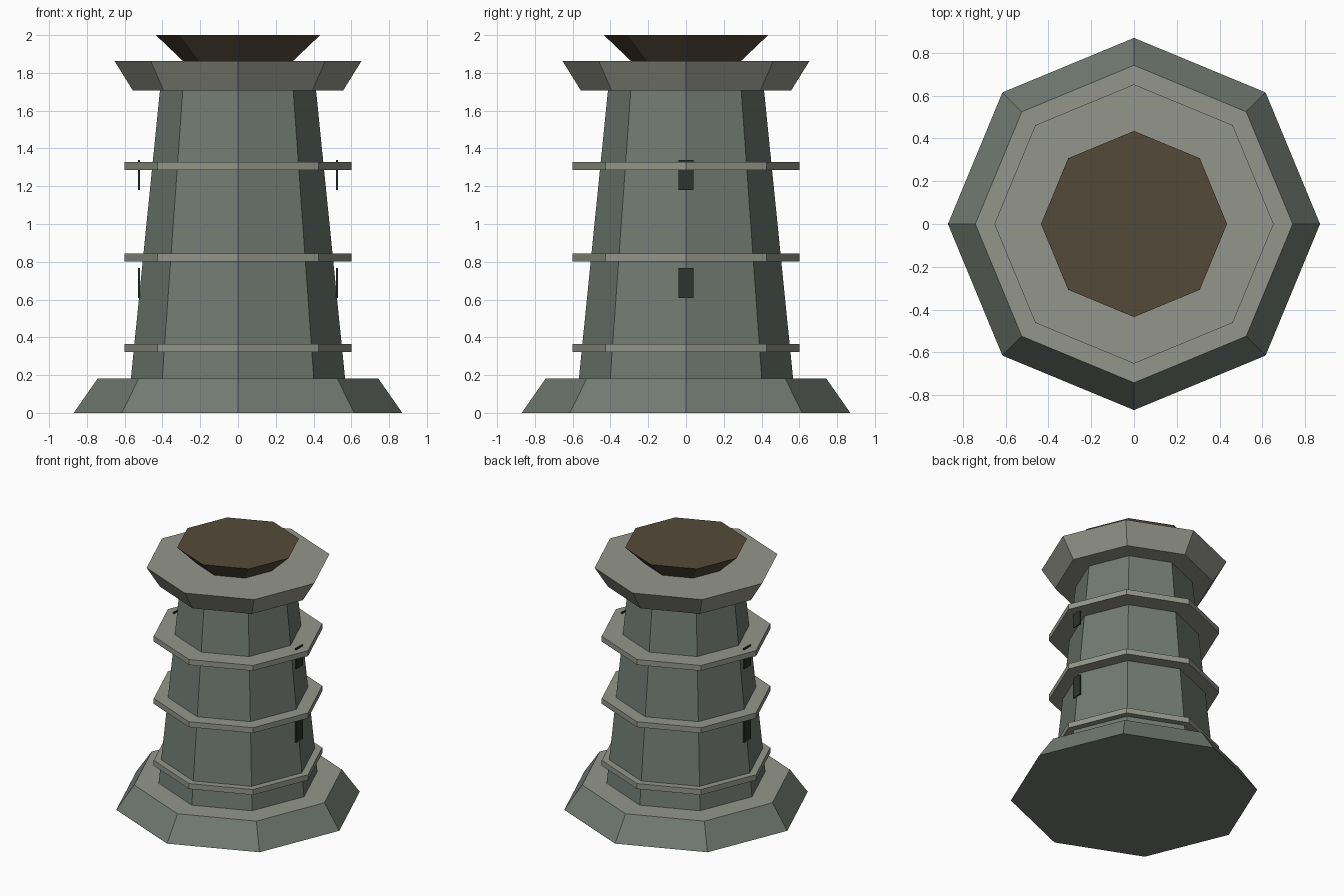
import bpy, bmesh, math

if "Cube" in bpy.data.objects:
    bpy.data.objects.remove(bpy.data.objects["Cube"])


def mat(name, rgb):
    """Flat material from sRGB 0-255 values."""
    m = bpy.data.materials.new(name)
    lin = [((c / 255 + 0.055) / 1.055) ** 2.4 for c in rgb]
    m.diffuse_color = (*lin, 1)
    m.use_nodes = True
    m.node_tree.nodes["Principled BSDF"].inputs["Base Color"].default_value = m.diffuse_color
    return m


stone = mat("grey_green_stone", (114, 123, 115))
trim = mat("pale_stone", (148, 150, 139))
wood = mat("dark_brown_wood", (84, 74, 58))
dark = mat("dark_window", (44, 52, 45))


def finish(bm, name, mats):
    me = bpy.data.meshes.new(name)
    bm.to_mesh(me)
    bm.free()
    for m in mats:
        me.materials.append(m)
    ob = bpy.data.objects.new(name, me)
    bpy.context.collection.objects.link(ob)
    return ob


def octagon(name, r0, z0, r1, z1, *mats):
    """Tapered eight-sided drum, corners on the axes; a second material goes on top."""
    bm = bmesh.new()
    rings = [[bm.verts.new((r * math.cos(i * math.pi / 4), r * math.sin(i * math.pi / 4), z))
              for i in range(8)] for r, z in ((r0, z0), (r1, z1))]
    bm.faces.new(rings[0][::-1])
    top = bm.faces.new(rings[1])
    top.material_index = len(mats) - 1
    for i in range(8):
        j = (i + 1) % 8
        bm.faces.new((rings[0][i], rings[0][j], rings[1][j], rings[1][i]))
    return finish(bm, name, mats)


def window(name, x, z):
    """Thin plate facing along x."""
    bm = bmesh.new()
    bmesh.ops.create_cube(bm, size=1)
    for v in bm.verts:
        v.co = (x + v.co.x * 0.009, v.co.y * 0.08, z + v.co.z * 0.16)
    return finish(bm, name, [dark])


# Tower body: flared foot, tapered shaft, parapet and roof bowl
octagon("foot", 0.87, 0, 0.742, 0.183, stone, trim)
octagon("shaft", 0.567, 0.183, 0.413, 1.71, stone)
octagon("parapet", 0.557, 1.707, 0.653, 1.862, trim)
octagon("roof", 0.29, 1.862, 0.435, 2.0, wood)

# Ledges around the shaft
for k, z in enumerate((0.343, 0.823, 1.306)):
    octagon(f"ledge_{k + 1}", 0.602, z - 0.021, 0.602, z + 0.021, trim)

# Window slits on both sides
for side, x in (("right", 0.524), ("left", -0.524)):
    window(f"lower_window_{side}", x, 0.688)
    window(f"upper_window_{side}", x, 1.259)
